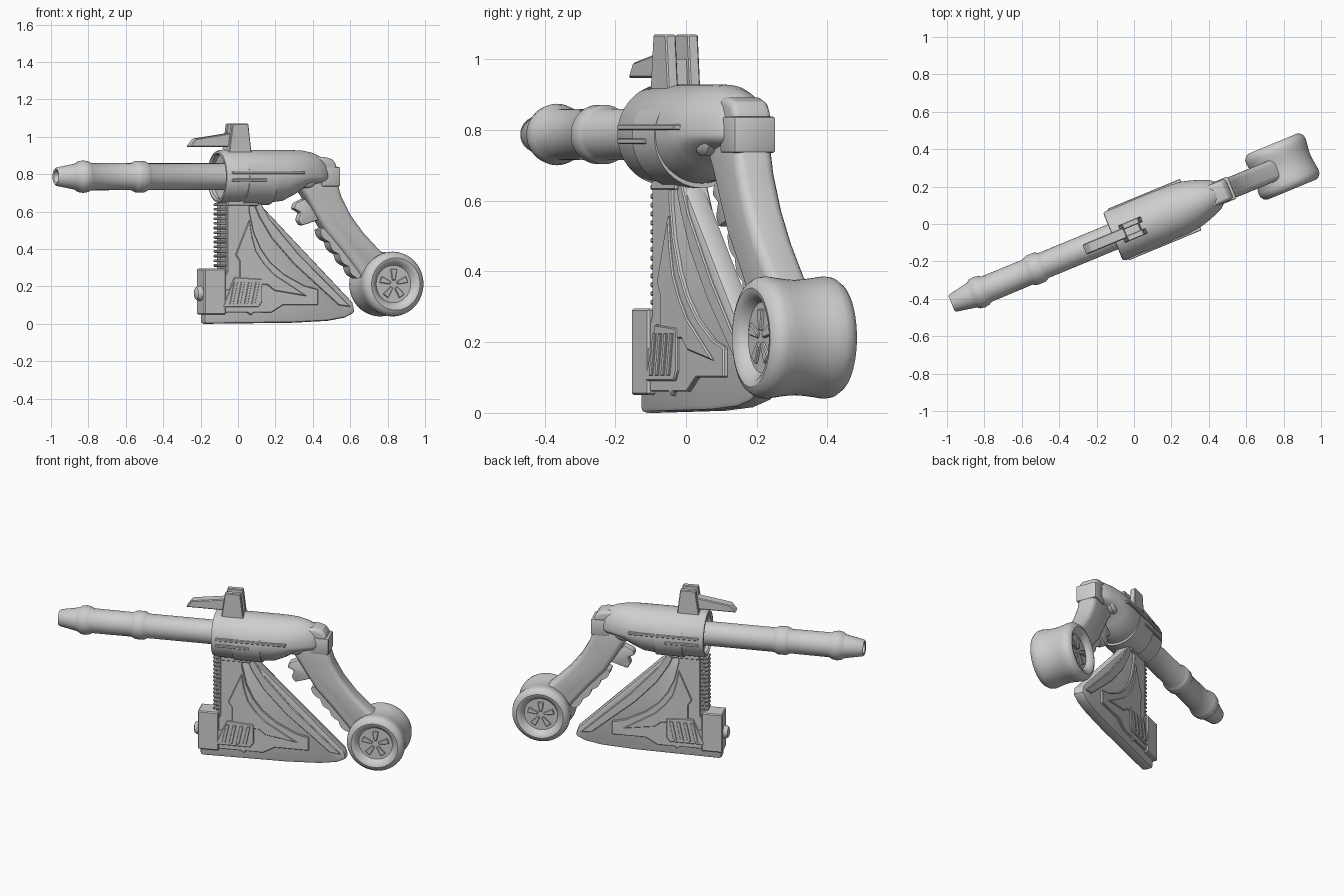
import bpy, bmesh, math
from mathutils import Matrix

# Everything is modelled along local x, then turned as one
PLACE = Matrix.Rotation(math.radians(22.5), 4, 'Z') @ Matrix.Translation((0, -0.02, 0))
AXIS_Z = 0.787
grey = bpy.data.materials.new("light_grey")
grey.diffuse_color = (0.62, 0.62, 0.62, 1)


def finish(name, bm, bevel=0.0, segs=1):
    bmesh.ops.remove_doubles(bm, verts=bm.verts, dist=1e-5)
    bmesh.ops.recalc_face_normals(bm, faces=bm.faces)
    if bevel:
        edges = [e for e in bm.edges if e.calc_face_angle(0) > math.radians(35)]
        bmesh.ops.bevel(bm, geom=edges, offset=bevel, segments=segs, profile=0.5,
                        affect='EDGES', clamp_overlap=True)
    for f in bm.faces:
        f.smooth = True
    me = bpy.data.meshes.new(name)
    bm.to_mesh(me)
    bm.free()
    me.set_sharp_from_angle(angle=math.radians(32))
    me.materials.append(grey)
    ob = bpy.data.objects.new(name, me)
    bpy.context.collection.objects.link(ob)
    ob.matrix_world = PLACE
    return ob


def slab(name, pts, y0, y1, bevel=0.0, segs=1):
    """Side profile in x, z pushed out from y0 to y1."""
    bm = bmesh.new()
    a = [bm.verts.new((x, y0, z)) for x, z in pts]
    b = [bm.verts.new((x, y1, z)) for x, z in pts]
    bm.faces.new(a)
    bm.faces.new(b[::-1])
    for i in range(len(pts)):
        j = (i + 1) % len(pts)
        bm.faces.new((a[i], b[i], b[j], a[j]))
    return finish(name, bm, bevel, segs)


def rect(x0, x1, z0, z1):
    return [(x0, z0), (x1, z0), (x1, z1), (x0, z1)]


def loft(name, rings):
    bm = bmesh.new()
    vr = [[bm.verts.new(p) for p in r] for r in rings]
    n = len(rings[0])
    for r, s in zip(vr, vr[1:]):
        for i in range(n):
            j = (i + 1) % n
            bm.faces.new((r[i], r[j], s[j], s[i]))
    bm.faces.new(vr[0])
    bm.faces.new(vr[-1])
    return finish(name, bm)


def circle(n=48):
    return [(math.cos(2 * math.pi * i / n), math.sin(2 * math.pi * i / n)) for i in range(n)]


def lathe_x(name, profile, z=AXIS_Z, n=48):
    return loft(name, [[(x, r * c, z + r * s) for c, s in circle(n)] for x, r in profile])


def lathe_y(name, profile, x, z, n=48):
    return loft(name, [[(x + r * c, y, z + r * s) for c, s in circle(n)] for y, r in profile])


# Barrel with two collars and a flared muzzle
lathe_x("barrel", [
    (-1.03, .025), (-1.06, .033), (-1.064, .043), (-1.055, .05), (-.96, .068),
    (-.945, .072), (-.93, .083), (-.905, .087), (-.88, .083), (-.86, .073),
    (-.625, .072), (-.61, .08), (-.6, .084), (-.555, .084), (-.545, .08),
    (-.53, .072), (-.09, .072)])

# Main housing: x, half width, height above and depth below the axis
sections = [(-.09, .07, .07, .07), (-.1, .118, .118, .118), (-.12, .118, .118, .118),
            (-.13, .126, .126, .126), (-.128, .136, .136, .136), (-.115, .142, .142, .142),
            (.17, .142, .142, .138), (.24, .142, .142, .13), (.3, .137, .142, .1),
            (.36, .122, .14, .06), (.42, .102, .128, .045), (.46, .085, .11, .04),
            (.485, .065, .085, .035)]
loft("housing", [[(x, w * c, AXIS_Z + (t if s > 0 else b) * s) for c, s in circle(56)]
                 for x, w, t, b in sections])

# Side rails and belly sleeve
for side in (-1, 1):
    for label, z, x1 in (("upper", .808, .32), ("lower", .768, .1)):
        slab(f"{label}_rail_{side}", rect(-.1, x1, z - .008, z + .008),
             side * .12, side * .149, .003)
lathe_x("belly_sleeve", [(.0, .1), (.0, .145), (.165, .145), (.165, .1)], AXIS_Z - .006)

# Sight: two prongs, a bridge and a forward blade
prong = [(-.085, .9), (.05, .9), (.03, 1.07), (-.062, 1.07)]
for side in (-1, 1):
    slab(f"sight_prong_{side}", prong, side * .018 - .005, side * .05 - .005, .004)
slab("sight_bridge", [(-.085, .9), (.03, .9), (.02, 1.0), (-.07, 1.0)], -.03, .02)
slab("sight_blade", [(-.3, .947), (-.06, .947), (-.06, 1.022), (-.1, 1.015), (-.265, .99)],
     -.034, .024, .005)

# Lower fin with a raised panel on both sides
slab("fin", [(-.215, 0), (.3, .006), (.5, .016), (.6, .033), (.66, .062), (.645, .115),
             (.115, .635), (.09, .68), (-.08, .68), (-.08, .29), (-.215, .29)],
     -.034, .034, .016, 2)
slab("fin_panel", [(-.2, .06), (.03, .06), (.05, .045), (.061, .06), (.165, .06), (.234, .1),
                   (.437, .1), (.437, .185), (.356, .205), (.24, .265), (.16, .33),
                   (.107, .4), (.065, .49), (.04, .6), (.04, .69), (-.09, .69), (-.09, .28)],
     -.047, .047, .004)
slab("fin_column", [(-.09, .63), (.09, .63), (.095, .7), (-.09, .7)], -.05, .05, .005)
slab("fin_spine", [(.06, .66), (.1, .66), (.16, .56), (.33, .37), (.63, .09), (.56, .1),
                   (.3, .32), (.17, .46), (.1, .57)], -.04, .04, .004)
slab("inner_plate", [(.038, .56), (.052, .47), (.075, .39), (.12, .325), (.18, .265),
                     (.373, .147), (.18, .178), (.14, .21), (-.02, .21), (-.02, .335),
                     (-.043, .37)], -.053, .053, .004)

# Front box with bands, a dome knob and vent slats
slab("front_box", rect(-.225, -.1, .05, .295), -.055, .055, .006)
slab("box_band", rect(-.17, .1, .105, .185), -.053, .053, .004)
slab("vent_frame", [(-.12, .09), (.09, .09), (.11, .12), (.11, .24), (-.05, .25)],
     -.056, .056, .004)
for i in range(4):
    x = -.08 + i * .042
    slab(f"vent_slat_{i}", [(x, .105), (x + .02, .105), (x + .045, .225), (x + .025, .225)],
         -.061, .061, .002)
lathe_x("front_knob", [(-.2, .04), (-.235, .04), (-.25, .032), (-.257, .015), (-.258, .002)],
        .163, 24)

# Ribbed strip up the front of the column
slab("rib_backing", rect(-.12, -.08, .29, .66), -.025, .025)
for i in range(14):
    z = .305 + i * .025
    slab(f"rib_{i}", rect(-.137, -.085, z, z + .015), -.034, .034, .004)

# Handle with pivot, hinge block and trigger
slab("handle", [(.33, .82), (.5, .83), (.55, .76), (.575, .68), (.63, .58), (.7, .49),
                (.79, .4), (.87, .33), (.83, .2), (.72, .2), (.67, .28), (.57, .4),
                (.48, .5), (.43, .58), (.37, .68), (.32, .745)], -.058, .058, .028, 4)
slab("hinge_block", rect(.45, .56, .735, .838), -.064, .064, .008, 2)
slab("hinge_cover", [(.42, .8), (.545, .8), (.545, .85), (.52, .88), (.48, .892), (.42, .892)],
     -.058, .058, .02, 4)
lathe_y("pivot", [(-.095, .002), (-.095, .04), (-.09, .052), (-.08, .06), (.08, .06),
                  (.09, .052), (.095, .04), (.095, .002)], .36, AXIS_Z, 32)
slab("trigger", [(.37, .67), (.315, .645), (.305, .615), (.345, .595), (.33, .555),
                 (.35, .525), (.4, .54), (.46, .56)], -.028, .028, .008, 2)

# Finger grip: wavy strip along the handle's inner edge
wave = []
for i in range(33):
    t = i / 32
    push = .012 + .014 * abs(math.sin(t * math.pi * 4))
    wave.append((.46 + .22 * t - push * .8, .51 - .26 * t - push * .6))
slab("finger_grip", wave + [(.74, .3), (.53, .54)], -.04, .04)

# Wide spool wheel with recessed faces and hub spokes
half = [(-.1, .002), (-.1, .1), (-.118, .112), (-.13, .125), (-.133, .14), (-.126, .157),
        (-.108, .17), (-.088, .173), (-.06, .169), (-.03, .165)]
WX, WZ = .85, .213
lathe_y("wheel", half + [(0, .163)] + [(-y, r) for y, r in reversed(half)], WX, WZ, 64)
for k in range(5):
    a = math.radians(90 + 72 * k)
    ca, sa = math.cos(a), math.sin(a)
    shape = [(.02, -.008), (.08, -.018), (.08, .018), (.02, .008)]
    slab(f"hub_spoke_{k}", [(WX + r * ca - t * sa, WZ + r * sa + t * ca) for r, t in shape],
         -.109, .109, .003)
